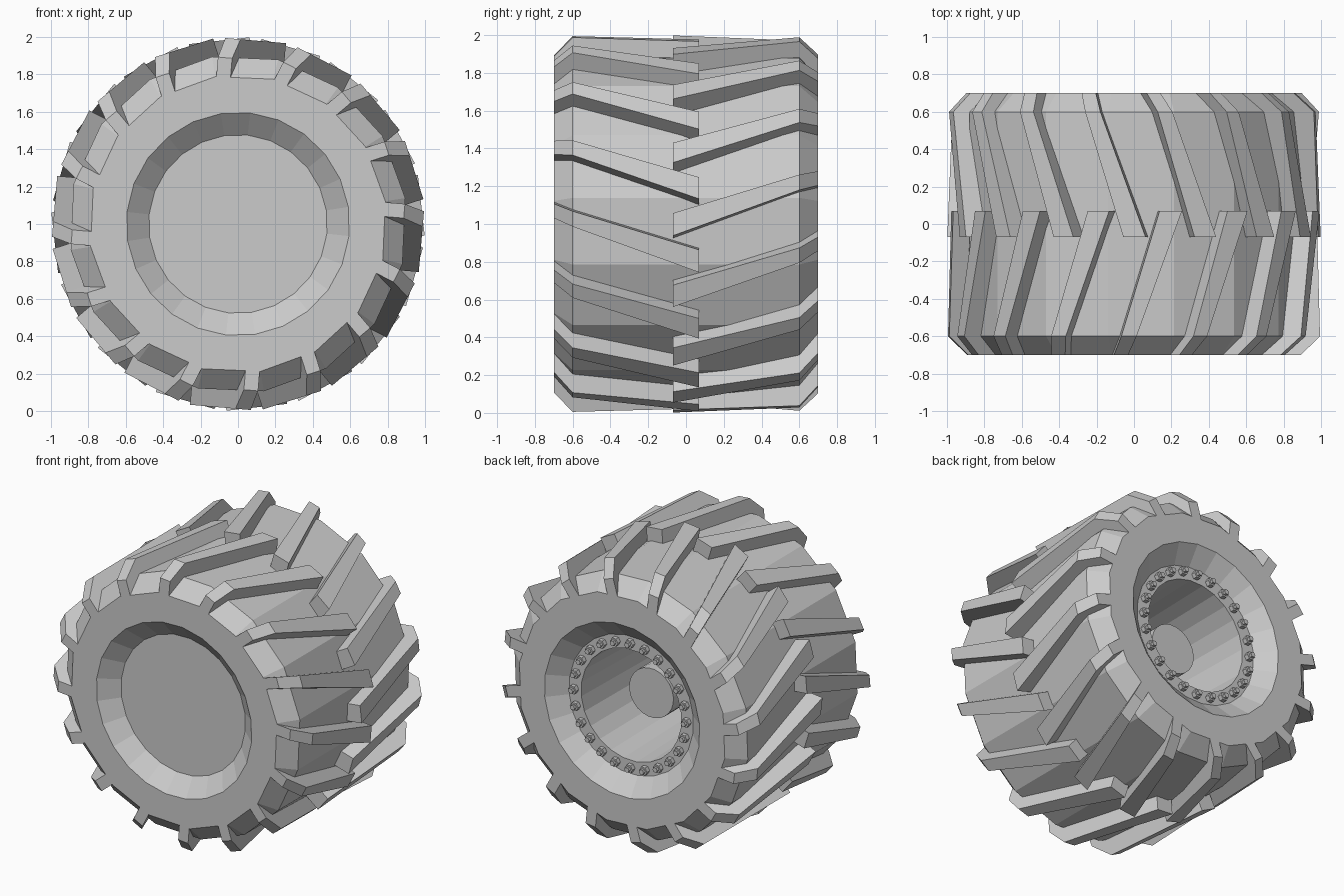
import bpy, bmesh
from math import sin, cos, pi, radians

cube = bpy.data.objects.get("Cube")
if cube:
    bpy.data.objects.remove(cube, do_unlink=True)

grey = bpy.data.materials.new("plain_grey")
grey.use_nodes = True
grey.diffuse_color = (0.6, 0.6, 0.6, 1)
grey.node_tree.nodes["Principled BSDF"].inputs["Base Color"].default_value = (0.6, 0.6, 0.6, 1)

AXLE_Z = 1.0
PHASE = radians(8.8)
STEPS = 48


def finish(name, bm):
    bmesh.ops.recalc_face_normals(bm, faces=bm.faces)
    mesh = bpy.data.meshes.new(name)
    bm.to_mesh(mesh)
    bm.free()
    mesh.materials.append(grey)
    obj = bpy.data.objects.new(name, mesh)
    bpy.context.collection.objects.link(obj)
    return obj


def ring(bm, y, radius, sides):
    """Ring of points lying on a regular polygon with the given number of sides."""
    pts = []
    for i in range(STEPS):
        a = 2 * pi * i / STEPS
        half = pi / sides
        r = radius * cos(half) / cos(a % (2 * half) - half)
        pts.append(bm.verts.new((r * cos(a + PHASE), y, AXLE_Z + r * sin(a + PHASE))))
    return pts


def lathe(name, profile, cap_start=False, cap_end=False):
    bm = bmesh.new()
    rings = [ring(bm, *p) for p in profile]
    for a, b in zip(rings, rings[1:]):
        for i in range(STEPS):
            j = (i + 1) % STEPS
            bm.faces.new((a[i], a[j], b[j], b[i]))
    if cap_start:
        bm.faces.new(rings[0])
    if cap_end:
        bm.faces.new(rings[-1])
    bmesh.ops.dissolve_limit(bm, angle_limit=radians(1), verts=bm.verts, edges=bm.edges)
    return finish(name, bm)


# Tyre and wheel body: front dish, sidewalls, tread base, rear dish and deep well
lathe("wheel_body", [
    (-0.6, 0.478, 24), (-0.7, 0.597, 24),
    (-0.7, 0.797, 16), (-0.6, 0.905, 16),
    (0.6, 0.905, 16), (0.7, 0.797, 16),
    (0.7, 0.597, 24), (0.6, 0.478, 24),
    (0.6, 0.385, 24), (-0.3, 0.36, 24)], True, True)

# Axle hub standing in the rear well
lathe("axle_hub", [(-0.3, 0.17, 24), (0.38, 0.17, 24)], True, True)


def around(x, y, h, a):
    """Place a point at height h above the axle, turned by angle a."""
    return (x * cos(a) - h * sin(a), y, AXLE_Z + x * sin(a) + h * cos(a))


# Slanted tread lugs: (distance along width, top height, half thickness)
STATIONS = [(-0.07, 0.985, 0.06), (0.6, 0.985, 0.041), (0.7, 0.88, 0.038)]


def lug_row(name, side, first_angle):
    bm = bmesh.new()
    for k in range(16):
        a = radians(first_angle) + k * pi / 8
        loops = []
        for y, top, half in STATIONS:
            mid = 0.113 - 0.335 * (y + 0.07)
            corners = ((mid - half, 0.75), (mid + half, 0.75), (mid + half, top), (mid - half, top))
            loops.append([bm.verts.new(around(x, side * y, h, a)) for x, h in corners])
        for p, q in zip(loops, loops[1:]):
            for i in range(4):
                j = (i + 1) % 4
                bm.faces.new((p[i], p[j], q[j], q[i]))
        bm.faces.new(loops[0])
        bm.faces.new(loops[-1])
    return finish(name, bm)


lug_row("rear_tread_lugs", 1, 6.4)
lug_row("front_tread_lugs", -1, -4.9)


# Ring of hex nuts with studs on the rear flange
def prism(bm, centre, radius, y0, y1, sides=6):
    ends = [[bm.verts.new((centre[0] + radius * cos(2 * pi * i / sides), y,
                           centre[2] + radius * sin(2 * pi * i / sides)))
             for i in range(sides)] for y in (y0, y1)]
    for i in range(sides):
        j = (i + 1) % sides
        bm.faces.new((ends[0][i], ends[0][j], ends[1][j], ends[1][i]))
    bm.faces.new(ends[0])
    bm.faces.new(ends[1])


bm = bmesh.new()
for k in range(24):
    centre = around(0, 0, 0.432, 2 * pi * k / 24)
    prism(bm, centre, 0.03, 0.59, 0.63)
    prism(bm, centre, 0.018, 0.62, 0.65)
finish("wheel_nuts", bm)
